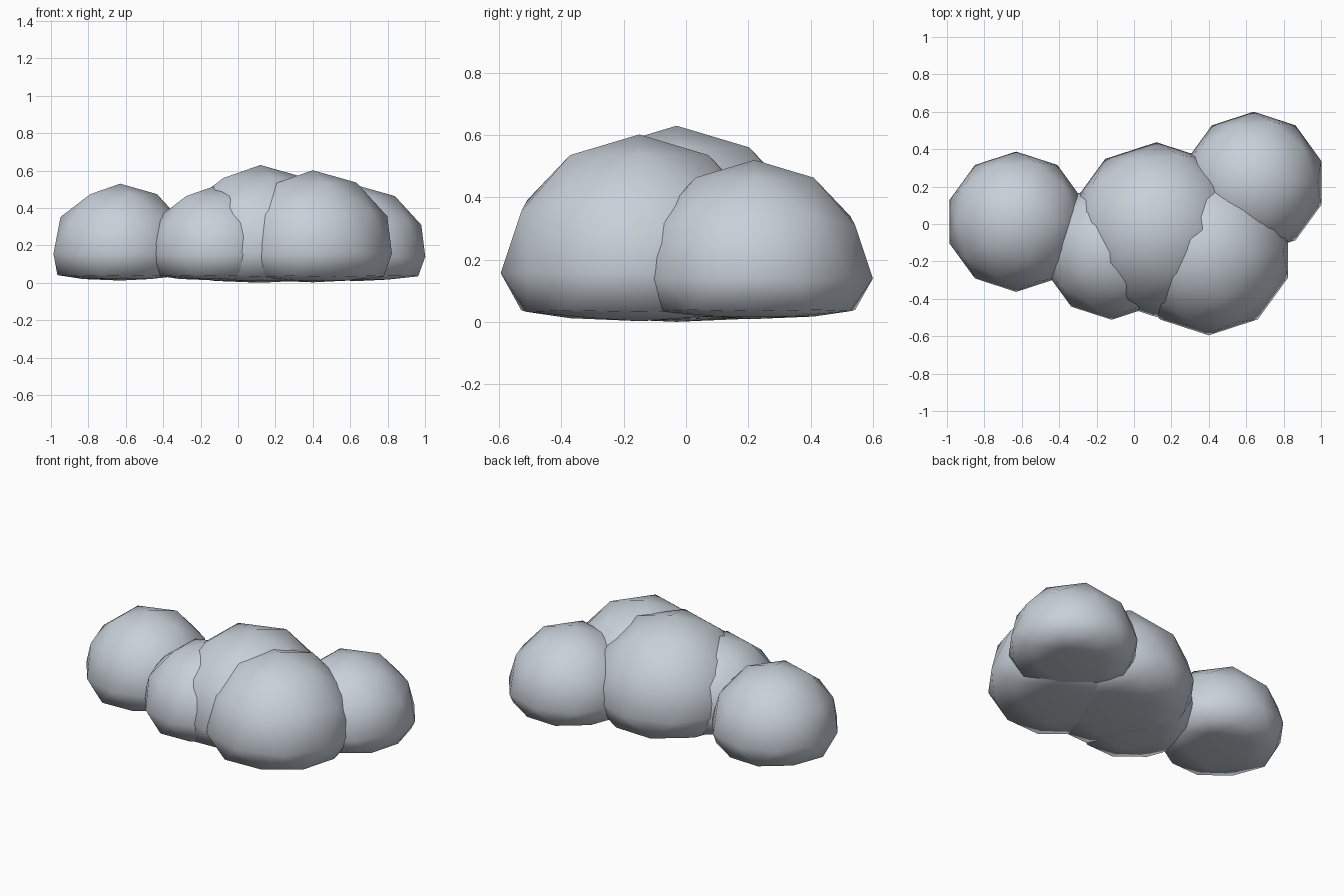
import bpy

if "Cube" in bpy.data.objects:
    bpy.data.objects.remove(bpy.data.objects["Cube"])

# Soft pale grey for the whole cloud
pale_grey = bpy.data.materials.new("pale_grey")
pale_grey.diffuse_color = (0.58, 0.63, 0.69, 1.0)
pale_grey.use_nodes = True
pale_grey.node_tree.nodes["Principled BSDF"].inputs["Base Color"].default_value = pale_grey.diffuse_color

FLAT_LEVEL = 0.05   # everything below this height is squashed
SQUASH = 0.14


def puff(name, centre, radius):
    """Low-poly ball with a flattened underside."""
    bpy.ops.mesh.primitive_ico_sphere_add(subdivisions=2, radius=radius)
    obj = bpy.context.object
    obj.name = name
    cx, cy, cz = centre
    for v in obj.data.vertices:
        v.co.x += cx
        v.co.y += cy
        v.co.z += cz
        if v.co.z < FLAT_LEVEL:
            v.co.z = FLAT_LEVEL + (v.co.z - FLAT_LEVEL) * SQUASH
    obj.data.materials.append(pale_grey)
    bpy.ops.object.shade_smooth()
    return obj


# Overlapping puffs, from left to right
puff("left_puff", (-0.63, 0.012, 0.155), 0.375)
puff("front_left_puff", (-0.12, -0.145, 0.152), 0.367)
puff("middle_puff", (0.12, -0.03, 0.163), 0.467)
puff("front_right_puff", (0.40, -0.15, 0.157), 0.445)
puff("back_right_puff", (0.64, 0.22, 0.14), 0.38)
